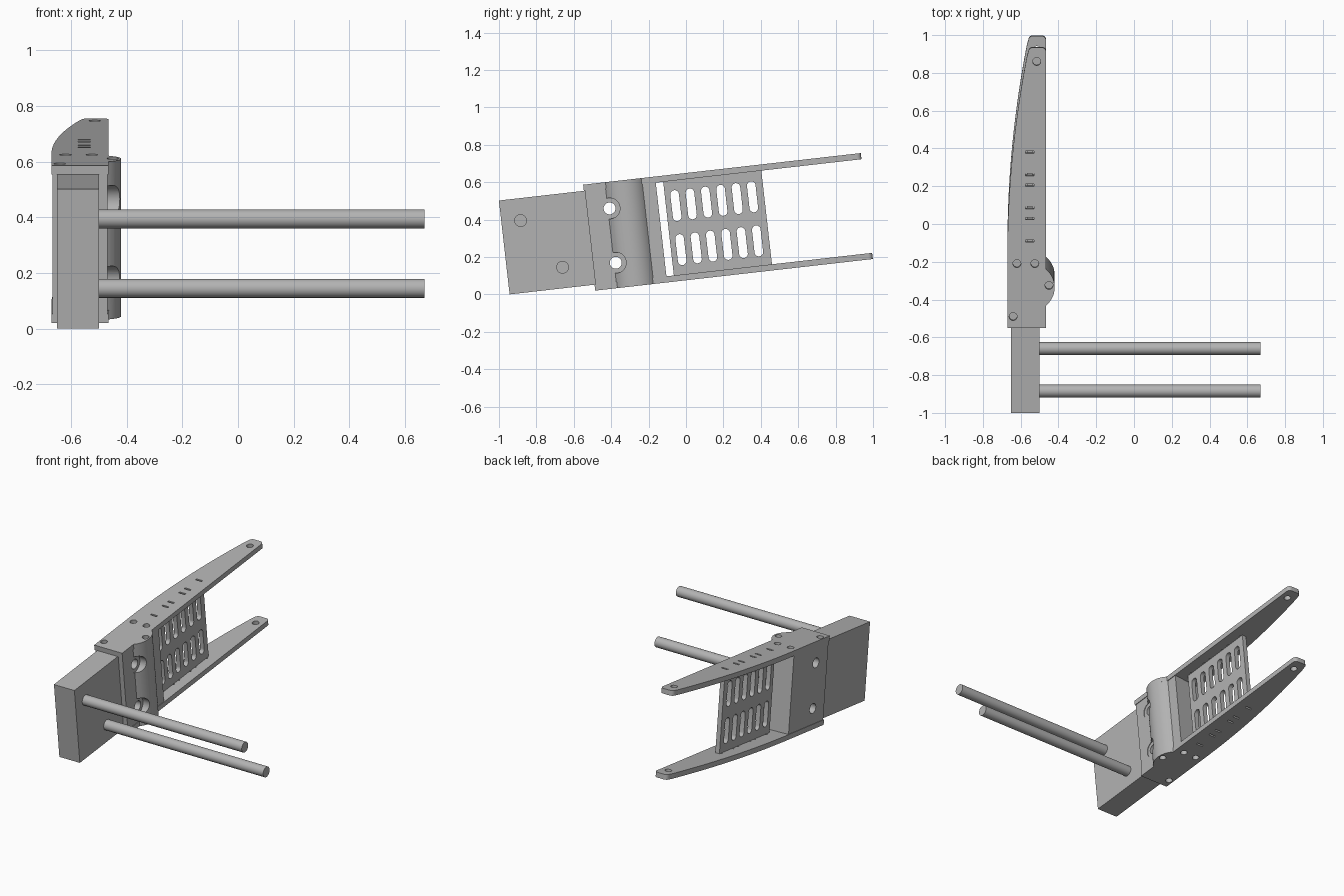
import bpy, bmesh, math
from mathutils import Matrix, Vector

if "Cube" in bpy.data.objects:
    bpy.data.objects.remove(bpy.data.objects["Cube"], do_unlink=True)

TILT = Matrix.Rotation(math.radians(6.5), 4, "X")
grey = bpy.data.materials.new("plain grey")
grey.use_nodes = True
COLOUR = (0.45, 0.45, 0.45, 1)
grey.diffuse_color = COLOUR
grey.node_tree.nodes["Principled BSDF"].inputs["Base Color"].default_value = COLOUR

OUT, IN = -0.67, -0.465          # outer and inner sides of the assembly
BOTTOM, LOW, HIGH, TOP = 0.075, 0.108, 0.612, 0.645
FRONT, TIP = -0.48, 1.014


def make(name, bm):
    bmesh.ops.recalc_face_normals(bm, faces=bm.faces)
    mesh = bpy.data.meshes.new(name)
    bm.to_mesh(mesh)
    bm.free()
    obj = bpy.data.objects.new(name, mesh)
    bpy.context.collection.objects.link(obj)
    mesh.materials.append(grey)
    return obj


def add_prism(bm, points, start, depth):
    """Extrude a closed outline of 3D points along a vector."""
    face = bm.faces.new([bm.verts.new(Vector(p) + Vector(start)) for p in points])
    new = bmesh.ops.extrude_face_region(bm, geom=[face])["geom"]
    verts = [g for g in new if isinstance(g, bmesh.types.BMVert)]
    bmesh.ops.translate(bm, verts=verts, vec=depth)


def add_box(bm, x0, x1, y0, y1, z0, z1):
    add_prism(bm, [(x0, y0, 0), (x1, y0, 0), (x1, y1, 0), (x0, y1, 0)],
              (0, 0, z0), (0, 0, z1 - z0))


def stadium(radius, straight, steps=12):
    """Slot outline in the y-z plane; a circle when straight is zero."""
    pts = []
    for end in (0, 1):
        for i in range(steps + (1 if straight else 0)):
            a = math.pi * (end + i / steps)
            shift = straight / 2 * (1 - 2 * end)
            pts.append((0, radius * math.cos(a), radius * math.sin(a) + shift))
    return pts


def add_x_hole(bm, y, z, radius, x0, x1, straight=0):
    add_prism(bm, stadium(radius, straight), (x0, y, z), (x1 - x0, 0, 0))


def add_z_hole(bm, x, y, radius, z0, z1):
    circle = [(q, p, 0) for _, p, q in stadium(radius, 0)]
    add_prism(bm, circle, (x, y, z0), (0, 0, z1 - z0))


def cut(obj, bm):
    cutter = make("cutter", bm)
    cutter.hide_render = True
    mod = obj.modifiers.new("cut", "BOOLEAN")
    mod.operation, mod.solver, mod.object = "DIFFERENCE", "EXACT", cutter
    deps = bpy.context.evaluated_depsgraph_get()
    result = bpy.data.meshes.new_from_object(obj.evaluated_get(deps))
    obj.modifiers.clear()
    obj.data = result
    bpy.data.objects.remove(cutter, do_unlink=True)


def finish(obj):
    obj.data.transform(TILT)
    bpy.ops.object.select_all(action="DESELECT")
    obj.select_set(True)
    bpy.context.view_layer.objects.active = obj
    bpy.ops.object.shade_smooth_by_angle(angle=math.radians(30))


def bulge(side):
    """Rounded column edge on the inner side, from front to back."""
    cx, cy, r = -0.545, -0.264, 0.125
    half = math.acos((side - cx) / r)
    return [(cx + r * math.cos(a), cy + r * math.sin(a), 0)
            for a in [half * (i / 10 - 1) for i in range(21)]]


# Mounting block
bm = bmesh.new()
add_box(bm, -0.65, -0.5, -0.937, FRONT + 0.005, 0.107, 0.612)
finish(make("mounting_block", bm))

# Two rods
for name, y, z in (("front_rod", -0.834, 0.4925), ("rear_rod", -0.639, 0.219)):
    bm = bmesh.new()
    add_x_hole(bm, y, z, 0.034, -0.51, 0.67)
    finish(make(name, bm))

# Body with rounded column, through holes and spot faces
bm = bmesh.new()
side = IN - 0.004
outline = [(OUT + 0.003, FRONT + 0.005, 0), (side, FRONT + 0.005, 0)] + bulge(side)
outline += [(side, -0.093, 0), (OUT + 0.003, -0.11, 0)]
add_prism(bm, outline, (0, 0, LOW), (0, 0, HIGH - LOW))
body = make("body", bm)
for radius, x0, x1 in ((0.032, -0.8, -0.3), (0.056, side - 0.004, -0.3)):
    bm = bmesh.new()
    for z in (0.211, 0.503):
        add_x_hole(bm, -0.354, z, radius, x0, x1)
    cut(body, bm)
finish(body)

# Slotted panel
bm = bmesh.new()
add_box(bm, -0.567, -0.537, -0.053, 0.475, LOW, HIGH)
panel = make("slotted_panel", bm)
bm = bmesh.new()
for column in range(6):
    for z in (0.241, 0.478):
        add_x_hole(bm, 0.0825 * column, z, 0.023, -0.7, -0.4, 0.12)
cut(panel, bm)
finish(panel)

# Upper and lower curved arms
for name, z in (("lower_arm", BOTTOM), ("upper_arm", HIGH)):
    thick = TOP - HIGH
    bm = bmesh.new()
    outline = [(OUT, FRONT, 0), (IN, FRONT, 0)] + bulge(IN)
    r = 0.025
    corners = [(IN - r, 0), (-0.56 + r, math.pi / 2)]
    for cx, a0 in corners:
        for i in range(6):
            a = a0 + math.pi / 2 * i / 5
            outline.append((cx + r * math.cos(a), TIP - r + r * math.sin(a), 0))
    for i in range(25):
        t = 0.97 * (1 - i / 24)
        outline.append((OUT + 0.11 * t * t, -0.1 + 1.1 * t, 0))
    add_prism(bm, outline, (0, 0, z), (0, 0, thick))
    arm = make(name, bm)
    bm = bmesh.new()
    for x, y in ((-0.515, 0.939), (-0.62, -0.138), (-0.525, -0.138),
                 (-0.45, -0.254), (-0.64, -0.42)):
        add_z_hole(bm, x, y, 0.021, z - 0.1, z + 0.1)
    # Relief slots at the ends of the three panel tabs
    for middle in (0.043, 0.22, 0.396):
        for y in (middle - 0.06, middle + 0.06):
            add_box(bm, -0.575, -0.53, y - 0.006, y + 0.006, z - 0.1, z + 0.1)
    cut(arm, bm)
    finish(arm)
